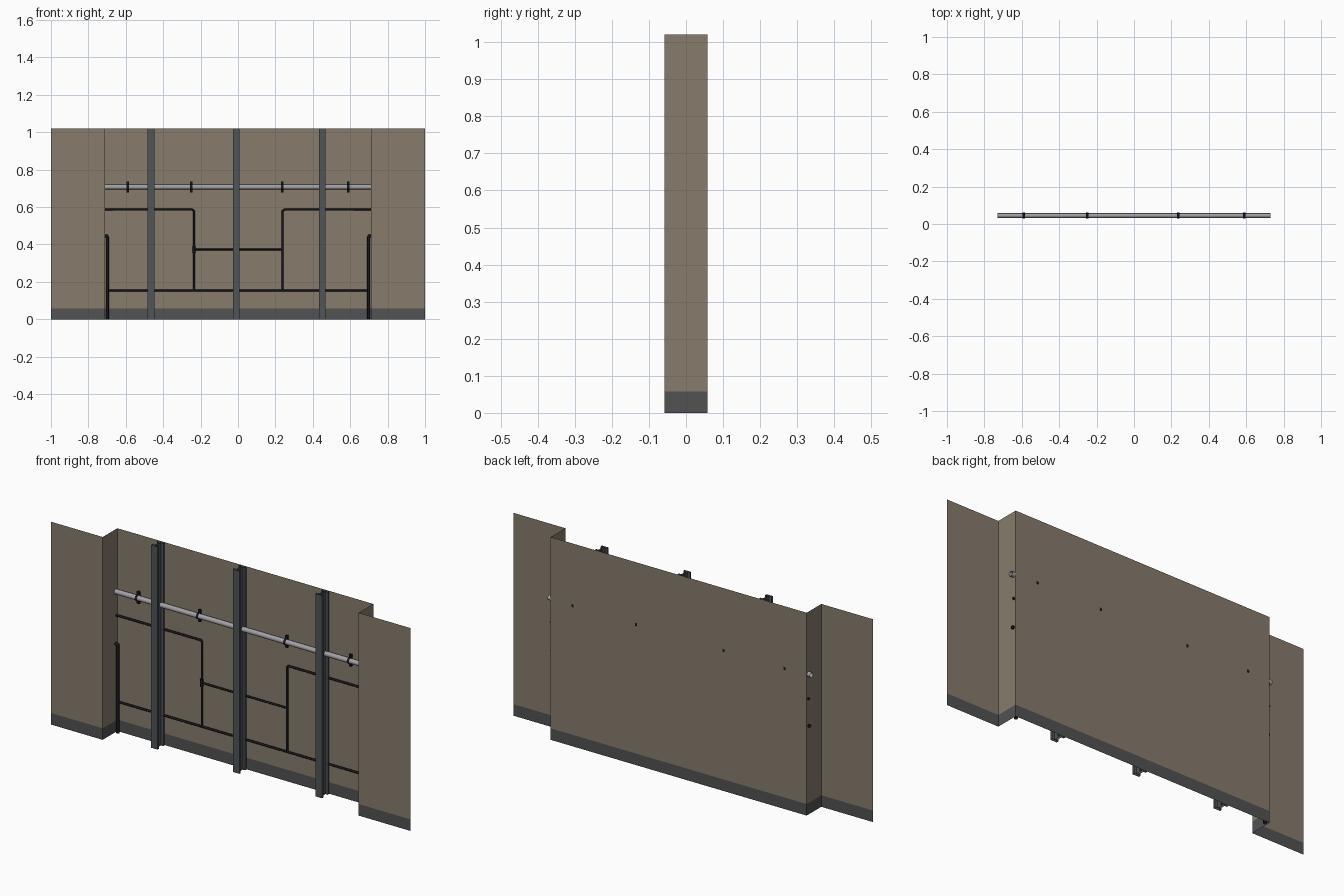
import bpy, bmesh, math
from mathutils import Vector

if "Cube" in bpy.data.objects:
    bpy.data.objects.remove(bpy.data.objects["Cube"])

H = 1.02        # wall height
D = 0.058       # half depth of the recess
RX = 0.712      # half width of the recess
BASE = 0.058    # height of the dark base band


def material(name, rgb):
    m = bpy.data.materials.new(name)
    m.diffuse_color = (*rgb, 1)
    m.use_nodes = True
    m.node_tree.nodes["Principled BSDF"].inputs["Base Color"].default_value = m.diffuse_color
    return m


WALL = material("wall beige", (0.242, 0.202, 0.152))
BAND = material("base grey", (0.085, 0.085, 0.085))
STEEL = material("beam grey", (0.082, 0.09, 0.098))
BLACK = material("cable black", (0.009, 0.009, 0.012))
PIPE = material("pipe silver", (0.36, 0.36, 0.38))


def finish(name, bm, mats):
    me = bpy.data.meshes.new(name)
    bm.to_mesh(me)
    bm.free()
    for m in mats:
        me.materials.append(m)
    ob = bpy.data.objects.new(name, me)
    bpy.context.collection.objects.link(ob)
    return ob


def extrude_profile(name, pts, levels, mats, closed):
    """Sweep a plan profile up through the levels, without end caps."""
    bm = bmesh.new()
    rows = [[bm.verts.new((x, y, z)) for x, y in pts] for z in levels]
    n = len(pts)
    for k in range(len(levels) - 1):
        for i in range(n if closed else n - 1):
            j = (i + 1) % n
            f = bm.faces.new((rows[k][i], rows[k][j], rows[k + 1][j], rows[k + 1][i]))
            f.material_index = min(k, len(mats) - 1)
    return finish(name, bm, mats)


def fillet(pts, r, y):
    """Round the inner corners of an x-z path."""
    out = [Vector(pts[0])]
    for a, b, c in zip(pts, pts[1:], pts[2:]):
        a, b, c = Vector(a), Vector(b), Vector(c)
        p, q = b + (a - b).normalized() * r, b + (c - b).normalized() * r
        for t in (0, 0.33, 0.67, 1):
            out.append((1 - t) ** 2 * p + 2 * t * (1 - t) * b + t * t * q)
    out.append(Vector(pts[-1]))
    return [(v.x, y, v.y) for v in out]


def tube(name, pts, radius, mat, y, res=2, r=0.012):
    cu = bpy.data.curves.new(name, 'CURVE')
    cu.dimensions = '3D'
    cu.bevel_depth = radius
    cu.bevel_resolution = res
    path = fillet(pts, r, y)
    sp = cu.splines.new('POLY')
    sp.points.add(len(path) - 1)
    for p, co in zip(sp.points, path):
        p.co = (*co, 1)
    cu.materials.append(mat)
    ob = bpy.data.objects.new(name, cu)
    bpy.context.collection.objects.link(ob)
    bpy.ops.object.select_all(action='DESELECT')
    ob.select_set(True)
    bpy.context.view_layer.objects.active = ob
    bpy.ops.object.convert(target='MESH')
    bpy.ops.object.shade_smooth_by_angle(angle=math.radians(50))
    return ob


# Recessed wall sheet with its dark base band
extrude_profile("recessed_wall",
                [(-1, -D), (-RX, -D), (-RX, D), (RX, D), (RX, -D), (1, -D)],
                [0, BASE, H], [BAND, WALL], False)

# Open-ended I-beams standing in the recess
w, web, fl, y0, y1 = 0.018, 0.005, 0.011, -0.001, 0.056
half = [(w, y0), (w, y0 + fl), (web, y0 + fl), (web, y1 - fl), (w, y1 - fl), (w, y1)]
ibeam = half + [(-x, y) for x, y in reversed(half)]
for i, cx in enumerate((-0.465, -0.01, 0.45)):
    extrude_profile(f"beam_{i + 1}", [(cx + x, y) for x, y in ibeam], [0, H], [STEEL], True)

# Long pipe running through both recess sides
PY, PZ, PR = 0.045, 0.707, 0.0125
tube("pipe", [(-0.73, PZ), (0.73, PZ)], PR, PIPE, PY, res=4)

# Pipe clamps: a ring around the pipe and a flat strap against the wall
for i, cx in enumerate((-0.59, -0.25, 0.236, 0.59)):
    tube(f"clamp_ring_{i + 1}", [(cx - 0.006, PZ), (cx + 0.006, PZ)], PR + 0.003, BLACK, PY, res=3)
    bm = bmesh.new()
    bmesh.ops.create_cube(bm, size=1)
    for v in bm.verts:
        v.co = (cx + v.co.x * 0.012, 0.052 + v.co.y * 0.011, PZ + v.co.z * 0.06)
    finish(f"clamp_strap_{i + 1}", bm, [BLACK])

# Thin cables along the back wall
CY, CR = 0.05, 0.0055
E = RX + 0.008
for side, bx in ((-1, -0.235), (1, 0.238)):
    tag = "left" if side < 0 else "right"
    tube(f"upper_cable_{tag}", [(side * E, 0.586), (bx, 0.586), (bx, 0.153), (bx + side * 0.03, 0.153)],
         CR, BLACK, CY)
    # Thicker riser by the recess side, bending into it
    tube(f"riser_{tag}", [(side * E, 0.446), (side * 0.698, 0.446), (side * 0.698, 0)],
         0.008, BLACK, 0.043, r=0.01)
tube("lower_cable", [(-0.698, 0.153), (0.698, 0.153)], CR, BLACK, CY)
tube("middle_cable", [(-0.235, 0.373), (0.238, 0.373)], CR * 0.9, BLACK, CY)
tube("cable_joint", [(-0.236, 0.355), (-0.236, 0.392)], 0.008, BLACK, CY - 0.002)
